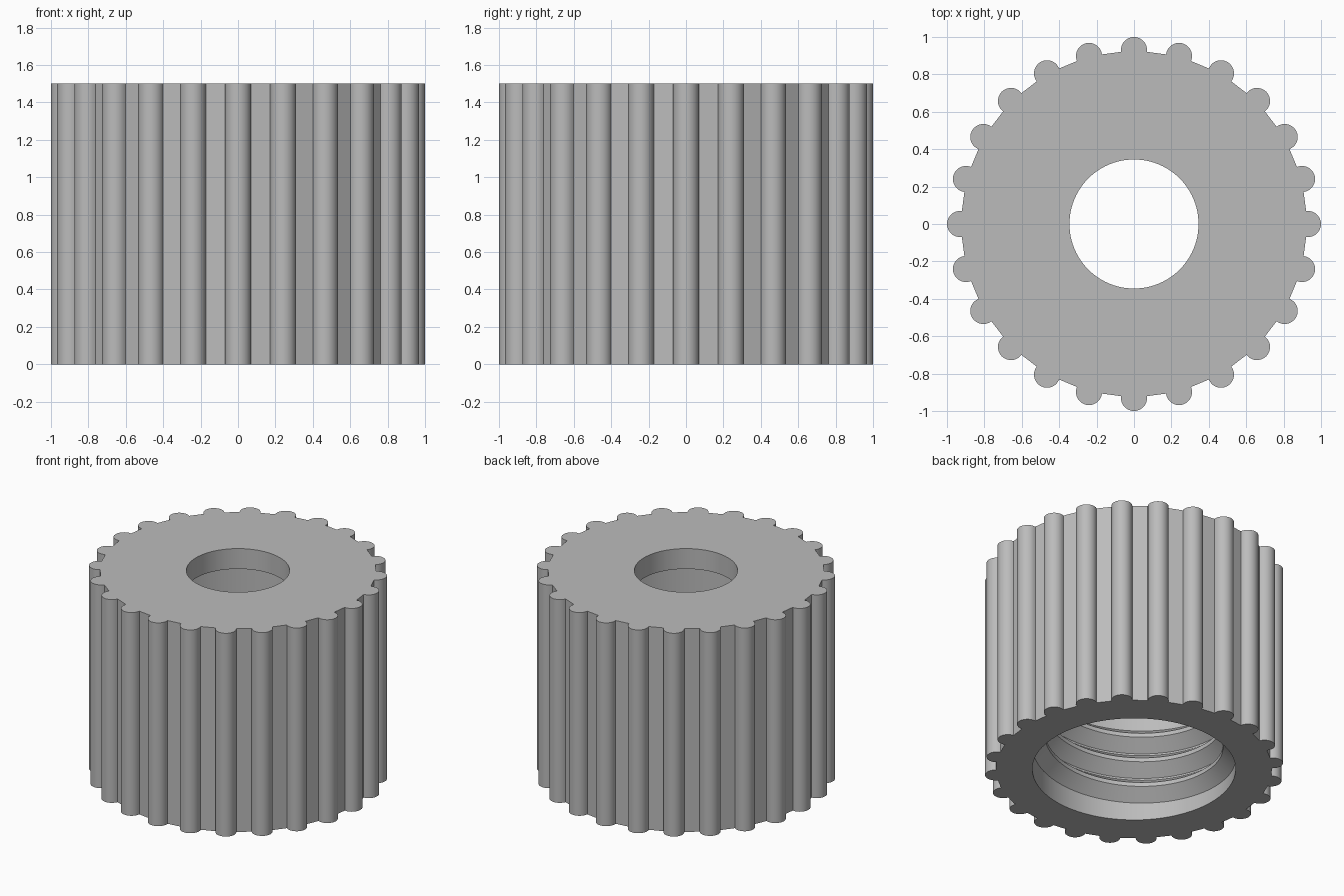
import bpy, bmesh
from math import sin, cos, pi, radians

if "Cube" in bpy.data.objects:
    bpy.data.objects.remove(bpy.data.objects["Cube"])

HEIGHT, RIBS, RIB_R, RIB_DIST = 1.5, 24, 0.07, 0.93
BORE_R, HOLE_R, LID_Z = 0.68, 0.345, 1.35
SEGMENTS = 96

grey = bpy.data.materials.new("plain grey")
grey.use_nodes = True
colour = (0.5, 0.5, 0.5, 1)
grey.diffuse_color = colour
grey.node_tree.nodes["Principled BSDF"].inputs["Base Color"].default_value = colour


def finish(bm, name):
    bmesh.ops.recalc_face_normals(bm, faces=bm.faces)
    mesh = bpy.data.meshes.new(name)
    bm.to_mesh(mesh)
    bm.free()
    mesh.materials.append(grey)
    obj = bpy.data.objects.new(name, mesh)
    bpy.context.collection.objects.link(obj)
    bpy.ops.object.select_all(action="DESELECT")
    obj.select_set(True)
    bpy.context.view_layer.objects.active = obj
    bpy.ops.object.shade_smooth_by_angle(angle=radians(30))
    return obj


def ring(bm, points, z):
    return [bm.verts.new((x, y, z)) for x, y in points]


def wall(bm, a, b):
    n = len(a)
    for i in range(n):
        j = (i + 1) % n
        bm.faces.new((a[i], a[j], b[j], b[i]))


def cap(bm, outer, inner):
    edges = []
    for loop in (outer, inner):
        for i, v in enumerate(loop):
            w = loop[(i + 1) % len(loop)]
            edges.append(bm.edges.get((v, w)) or bm.edges.new((v, w)))
    bmesh.ops.triangle_fill(bm, edges=edges, use_beauty=True)


def circle(r):
    return [(r * cos(2 * pi * i / SEGMENTS), r * sin(2 * pi * i / SEGMENTS))
            for i in range(SEGMENTS)]


# Ribbed outline: half-round ribs joined by flat strips
outline = []
for k in range(RIBS):
    a = 2 * pi * k / RIBS
    for s in range(15):
        t = a + radians(-98 + 14 * s)
        outline.append((RIB_DIST * cos(a) + RIB_R * cos(t),
                        RIB_DIST * sin(a) + RIB_R * sin(t)))

# Cap body: ribbed outside, wide bore below, small hole through the lid
bm = bmesh.new()
outer_low, outer_high = ring(bm, outline, 0), ring(bm, outline, HEIGHT)
bore_low, bore_high = ring(bm, circle(BORE_R), 0), ring(bm, circle(BORE_R), LID_Z)
hole_low, hole_high = ring(bm, circle(HOLE_R), LID_Z), ring(bm, circle(HOLE_R), HEIGHT)
wall(bm, outer_low, outer_high)
wall(bm, bore_low, bore_high)
wall(bm, bore_high, hole_low)
wall(bm, hole_low, hole_high)
cap(bm, outer_low, bore_low)
cap(bm, outer_high, hole_high)
finish(bm, "ribbed_cap")

# Internal thread: trapezoid swept along a helix, fading out at both ends
PITCH, TURNS, DEPTH, START = 0.19, 3.5, 0.09, 0.1
profile = [(0, -0.095), (1, -0.01), (1, 0.02), (0, 0.09)]
bm = bmesh.new()
steps = int(TURNS * SEGMENTS)
previous = None
for i in range(steps + 1):
    a = 2 * pi * i / SEGMENTS
    fade = min(1, i / 12, (steps - i) / 12)
    z = START + PITCH * i / SEGMENTS
    section = []
    for inward, dz in profile:
        r = BORE_R + 0.005 - (DEPTH * inward * fade)
        section.append(bm.verts.new((r * cos(a), r * sin(a), z + dz)))
    if previous:
        wall(bm, previous, section)
    else:
        bm.faces.new(section)
    previous = section
bm.faces.new(previous)
finish(bm, "inner_thread")
